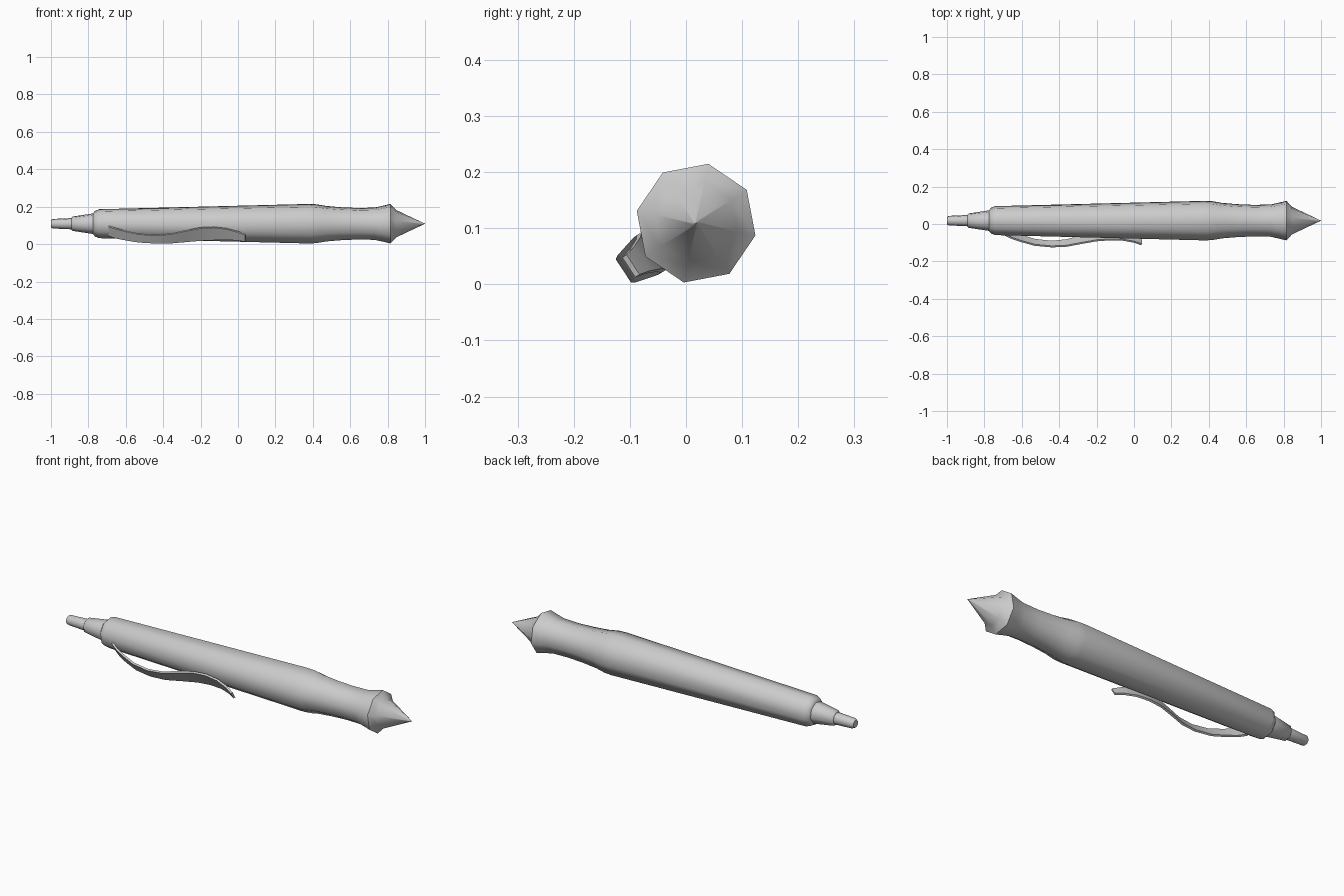
import bpy, bmesh, math
from mathutils import Vector

if "Cube" in bpy.data.objects:
    bpy.data.objects.remove(bpy.data.objects["Cube"])

SIDES = 8
CY, CZ = 0.018, 0.109            # pen axis, parallel to x
TURN = math.radians(33.3)        # rotation of the octagon


def finish(bm, name, angle):
    bmesh.ops.recalc_face_normals(bm, faces=bm.faces)
    me = bpy.data.meshes.new(name)
    bm.to_mesh(me)
    bm.free()
    ob = bpy.data.objects.new(name, me)
    bpy.context.collection.objects.link(ob)
    bpy.ops.object.select_all(action='DESELECT')
    ob.select_set(True)
    bpy.context.view_layer.objects.active = ob
    bpy.ops.object.shade_smooth_by_angle(angle=math.radians(angle))
    return ob


def lathe(name, profile):
    """Octagonal turned part from (x, radius) pairs, capped at both ends."""
    bm = bmesh.new()
    rings = []
    for x, r in profile:
        ring = []
        for k in range(SIDES):
            a = TURN + k * math.tau / SIDES
            ring.append(bm.verts.new((x, CY + r * math.cos(a), CZ + r * math.sin(a))))
        rings.append(ring)
    for a, b in zip(rings, rings[1:]):
        for k in range(SIDES):
            j = (k + 1) % SIDES
            bm.faces.new((a[k], a[j], b[j], b[k]))
    bm.faces.new(rings[0])
    bm.faces.new(rings[-1])
    return finish(bm, name, 50)


# push button and its collar
lathe("push_button", [(-1.0, 0.020), (-0.99, 0.026), (-0.885, 0.031), (-0.87, 0.031)])
lathe("button_collar", [(-0.892, 0.030), (-0.885, 0.039), (-0.775, 0.056), (-0.76, 0.056)])

# barrel with waisted grip
lathe("barrel", [(-0.775, 0.057), (-0.765, 0.070), (-0.742, 0.079), (0.38, 0.108),
                 (0.42, 0.106), (0.47, 0.097), (0.55, 0.090), (0.64, 0.086),
                 (0.73, 0.088), (0.775, 0.098), (0.815, 0.108)])

# conical writing tip
lathe("writing_tip", [(0.815, 0.108), (0.845, 0.075), (0.99, 0.005), (1.0, 0.001)])

# pocket clip: wavy strip of (x, distance from axis, half width)
path = [(-0.69, 0.070, 0.031), (-0.65, 0.094, 0.030), (-0.60, 0.115, 0.028),
        (-0.53, 0.139, 0.026), (-0.44, 0.150, 0.025), (-0.36, 0.143, 0.029),
        (-0.28, 0.121, 0.035), (-0.20, 0.101, 0.040), (-0.13, 0.095, 0.040),
        (-0.06, 0.101, 0.034), (0.00, 0.119, 0.026), (0.04, 0.139, 0.021)]
ang = TURN + math.pi
out = Vector((0, math.cos(ang), math.sin(ang)))
side = Vector((0, -math.sin(ang), math.cos(ang)))
bm = bmesh.new()
rings = []
for i, (x, n, w) in enumerate(path):
    p, q = path[max(i - 1, 0)], path[min(i + 1, len(path) - 1)]
    along = Vector((q[0] - p[0], 0, 0)) + out * (q[1] - p[1])
    normal = along.cross(side).normalized() * 0.005
    c = Vector((x, CY, CZ)) + out * n
    rings.append([bm.verts.new(c + normal * s + side * w * t)
                  for s, t in ((1, 1), (1, -1), (-1, -1), (-1, 1))])
for a, b in zip(rings, rings[1:]):
    for k in range(4):
        j = (k + 1) % 4
        bm.faces.new((a[k], a[j], b[j], b[k]))
bm.faces.new(rings[0])
bm.faces.new(rings[-1])
finish(bm, "pocket_clip", 40)
